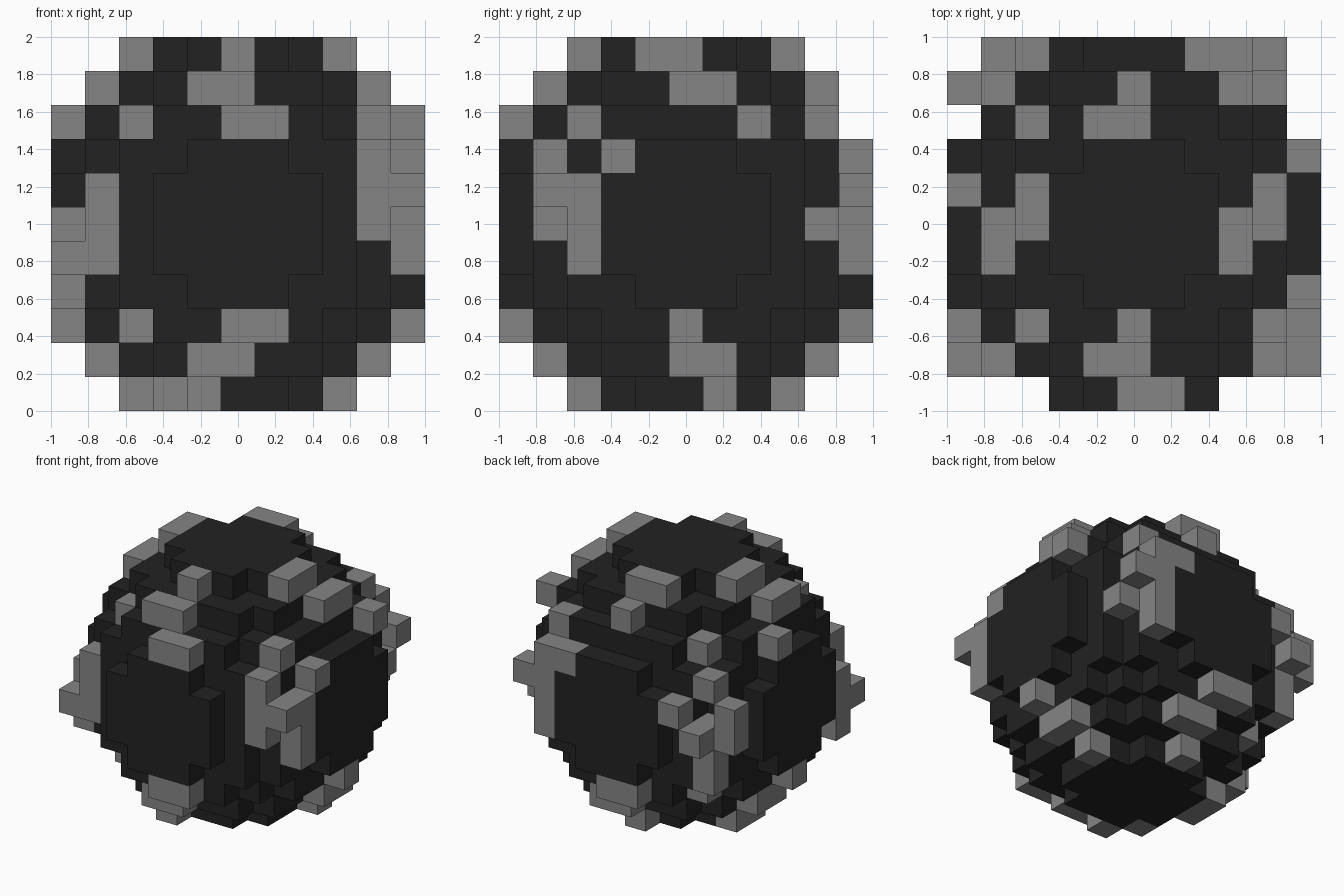
import bpy
import bmesh
from itertools import product
from mathutils import Vector

if "Cube" in bpy.data.objects:
    bpy.data.objects.remove(bpy.data.objects["Cube"], do_unlink=True)

REACH = 5                       # blocks from the centre to each side
CELL = 2 / (2 * REACH + 1)      # block size
X, Y, Z = Vector((1, 0, 0)), Vector((0, 1, 0)), Vector((0, 0, 1))
SIDES = {"left": X, "right": -X, "back": Y, "front": -Y, "top": Z, "bottom": -Z}

# Stair steps across an edge of the ball: blocks out along each of its two sides
STEPS = {"A": (5, 3), "B": (4, 4), "C": (3, 5), "D": (5, 4), "E": (4, 5),
         "F": (5, 2), "G": (2, 5), "H": (4, 3), "I": (3, 4)}

# Raised patches: the filled steps at each block along the edge
PATCHES = {
    "front_top": "- B ABC A -",
    "back_top": "- C BC - -",
    "left_top": "- C BC B A",
    "right_top": "- B BC AC -",
    "front_bottom": "G BC AB A -",
    "back_bottom": "- A ABC B -",
    "left_bottom": "- - AB BC -",
    "right_bottom": "- - ABC BC -",
    "left_front": "- - A AB ABD BF H",
    "right_front": "- A ABD AB B - -",
    "left_back": "- - C BC CE CG I",
    "right_back": "- B B BDE CD B -",
}


def material(name, value):
    mat = bpy.data.materials.new(name)
    mat.use_nodes = True
    colour = (value, value, value, 1)
    mat.diffuse_color = colour
    mat.node_tree.nodes["Principled BSDF"].inputs["Base Color"].default_value = colour
    return mat


def cell_of(vector):
    return tuple(round(c) for c in vector)


def patch_cells(edge, pattern):
    """Block positions of one raised patch."""
    out, up = (SIDES[side] for side in edge.split("_"))
    along = next(axis for axis in (X, Y, Z) if not axis.dot(out) and not axis.dot(up))
    words = pattern.split()
    cells = set()
    for i, word in enumerate(words):
        for letter in word.replace("-", ""):
            a, b = STEPS[letter]
            cells.add(cell_of(out * a + up * b + along * (i - len(words) // 2)))
    return cells


def blocks(name, cells, occupied, mat):
    """Block mesh with only the exposed faces."""
    bm = bmesh.new()
    for cell in sorted(cells):
        centre = Vector(cell)
        for n in SIDES.values():
            if cell_of(centre + n) in occupied:
                continue
            u = Vector((n.y, n.z, n.x))
            v = n.cross(u)
            ring = [-u - v, u - v, u + v, v - u]
            bm.faces.new([bm.verts.new((centre + (n + c) / 2) * CELL) for c in ring])
    bmesh.ops.remove_doubles(bm, verts=bm.verts, dist=CELL / 100)
    bmesh.ops.translate(bm, verts=bm.verts, vec=Z)
    mesh = bpy.data.meshes.new(name)
    bm.to_mesh(mesh)
    bm.free()
    mesh.materials.append(mat)
    bpy.context.collection.objects.link(bpy.data.objects.new(name, mesh))


dark = material("charcoal", 0.016)
grey = material("stone grey", 0.235)

parts = {edge + "_patch": patch_cells(edge, pattern) for edge, pattern in PATCHES.items()}
# Grey blocks set flush in the corners of the right side
parts["corner_blocks"] = {(-3, y, z) for y, z in product((-3, 3), repeat=2)}
grey_cells = set().union(*parts.values())

# Round dark core
span = range(-REACH, REACH + 1)
core = {c for c in product(span, repeat=3)
        if Vector(c).length < REACH + 0.5} - grey_cells

occupied = core | grey_cells
blocks("ball_core", core, occupied, dark)
for name, cells in parts.items():
    blocks(name, cells, occupied, grey)
